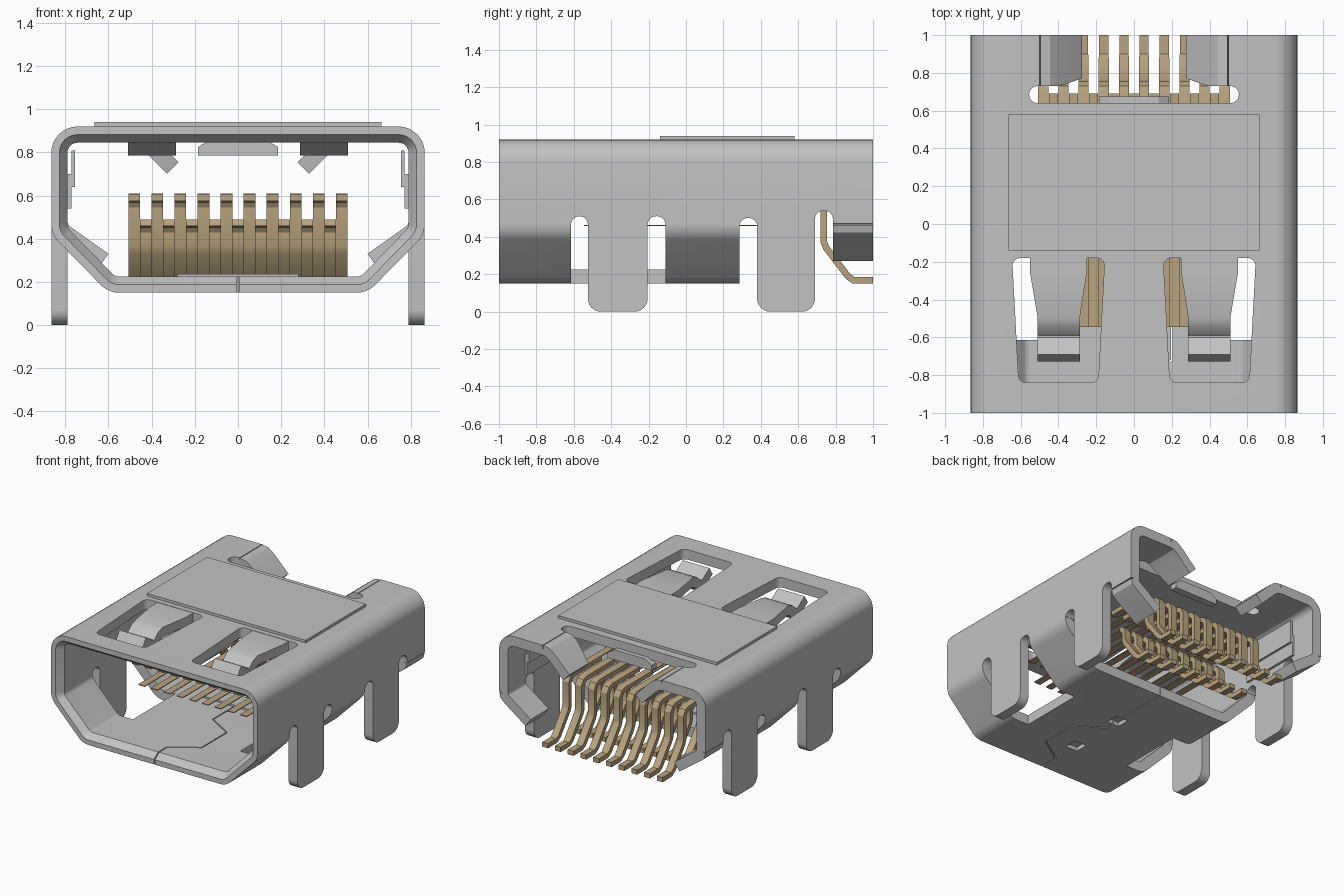
import bpy, bmesh, math
from mathutils import Vector

if "Cube" in bpy.data.objects:
    bpy.data.objects.remove(bpy.data.objects["Cube"])


def material(name, rgb):
    m = bpy.data.materials.new(name)
    m.diffuse_color = (*rgb, 1)
    m.use_nodes = True
    m.node_tree.nodes["Principled BSDF"].inputs["Base Color"].default_value = m.diffuse_color
    return m


STEEL = material("steel grey", (0.54, 0.54, 0.54))
BRASS = material("contact tan", (0.48, 0.37, 0.21))
PLACE = {'x': lambda p, w: (w, p[0], p[1]),
         'y': lambda p, w: (p[0], w, p[1]),
         'z': lambda p, w: (p[0], p[1], w)}


def loft(name, rings, mat=STEEL, caps=True, sx=1):
    """Skin a list of equal-length rings; without caps the last joins the first."""
    bm = bmesh.new()
    vs = [[bm.verts.new((p[0] * sx, p[1], p[2])) for p in r] for r in rings]
    n = len(rings[0])
    pairs = list(zip(vs, vs[1:])) + ([] if caps else [(vs[-1], vs[0])])
    for a, b in pairs:
        for i in range(n):
            j = (i + 1) % n
            bm.faces.new((a[i], a[j], b[j], b[i]))
    if caps:
        bm.faces.new(vs[0])
        bm.faces.new(vs[-1])
    bmesh.ops.recalc_face_normals(bm, faces=bm.faces)
    me = bpy.data.meshes.new(name)
    bm.to_mesh(me)
    bm.free()
    me.materials.append(mat)
    ob = bpy.data.objects.new(name, me)
    bpy.context.collection.objects.link(ob)
    return ob


def prism(name, pts, axis, a, b, sx=1, mat=STEEL):
    return loft(name, [[PLACE[axis](p, w) for p in pts] for w in (a, b)], mat, True, sx)


def box(name, x, y, z, sx=1, mat=STEEL):
    pts = [(x[0], y[0]), (x[1], y[0]), (x[1], y[1]), (x[0], y[1])]
    return prism(name, pts, 'z', z[0], z[1], sx, mat)


def fillet(corners, seg=6):
    """Round 2D corners given as (x, y, radius)."""
    out = []
    for i, (x, y, r) in enumerate(corners):
        p = Vector((x, y))
        if r <= 0:
            out.append((x, y))
            continue
        u = (Vector(corners[i - 1][:2]) - p).normalized()
        v = (Vector(corners[(i + 1) % len(corners)][:2]) - p).normalized()
        half = u.angle(v) / 2
        c = p + (u + v).normalized() * (r / math.sin(half))
        a = p + u * (r / math.tan(half)) - c
        b = p + v * (r / math.tan(half)) - c
        for k in range(seg + 1):
            d = a.lerp(b, k / seg).normalized() * r
            out.append((c.x + d.x, c.y + d.y))
    return out


def ribbon(name, path, t, axis, spans, sx=1, mat=STEEL):
    """Bent sheet of thickness t along a 2D path; spans give its width per point."""
    pts = [Vector(p) for p in path]
    if isinstance(spans, tuple):
        spans = [spans] * len(pts)
    rings = []
    for i, p in enumerate(pts):
        d0 = (p - pts[i - 1]).normalized() if i else (pts[1] - p).normalized()
        d1 = (pts[i + 1] - p).normalized() if i < len(pts) - 1 else d0
        n0, n1 = Vector((-d0.y, d0.x)), Vector((-d1.y, d1.x))
        n = (n0 + n1).normalized()
        n = n * (t / 2 / n.dot(n0))
        lo, hi = spans[i]
        rings.append([PLACE[axis](p + n, lo), PLACE[axis](p + n, hi),
                      PLACE[axis](p - n, hi), PLACE[axis](p - n, lo)])
    return loft(name, rings, mat, True, sx)


# Shell: folded sheet tube with a chamfered mouth
def section(d, y):
    half = [(0.865 - d, 0.92 - d), (0.865 - d, 0.42 + 0.414 * d), (0.60 - 0.414 * d, 0.15 + d)]
    full = half + [(-x, z) for x, z in reversed(half)]
    return [(x, y, z) for x, z in fillet([(x, z, 0.12 - d) for x, z in full])]


T = 0.075
shell = loft("shell", [section(0, -1), section(0, 1), section(T, 1),
                       section(T, -0.95), section(T / 2, -1)], caps=False)

# Cutters for the shell
cuts = [box("cut", (-1, 1), (0.285, 1.1), (0, 0.47)),
        prism("cut", fillet([(-0.555, 0.64, 0.044), (0.555, 0.64, 0.044),
                             (0.555, 0.73, 0.044), (-0.555, 0.73, 0.044)]), 'z', 0.7, 1),
        box("cut", (-0.5, 0.5), (0.70, 1.1), (0.6, 1)),
        ribbon("cut", [(0, -1.1), (0, -0.85), (0.2, -0.72), (0.2, -0.42), (0, -0.3), (0, 0.4)],
               0.008, 'z', (0.1, 0.3))]
for y in (-0.63, -0.18):  # pits under the seam locks
    cuts.append(box("cut", (-0.05, 0.05), (y - 0.05, y + 0.05), (0.1, 0.18)))
for s in (1, -1):
    cuts.append(box("cut", (0.45, 1), (-0.615, -0.11), (0, 0.47), s))
    for y0, y1, top in ((-0.615, -0.525, 0.51), (-0.205, -0.11, 0.51),
                        (0.285, 0.38, 0.50), (0.69, 0.785, 0.54)):
        cuts.append(prism("cut", fillet([(y0, 0.3, 0), (y1, 0.3, 0),
                                         (y1, top, 0.044), (y0, top, 0.044)]), 'x', 0.62, 1, s))
    cuts.append(prism("cut", fillet([(0.19, -0.84, 0.04), (0.61, -0.84, 0.04),
                                     (0.645, -0.18, 0.04), (0.155, -0.18, 0.04)]), 'z', 0.7, 1, s))
for c in cuts:
    c.hide_render = True
    m = shell.modifiers.new("cut", 'BOOLEAN')
    m.operation, m.solver, m.object = 'DIFFERENCE', 'EXACT', c
bpy.context.view_layer.update()
dg = bpy.context.evaluated_depsgraph_get()
cut_mesh = bpy.data.meshes.new_from_object(shell.evaluated_get(dg))
shell.modifiers.clear()
shell.data = cut_mesh
for c in cuts:
    bpy.data.objects.remove(c)

# Raised cover plate, floor lock plate and bent rear tab
box("cover_plate", (-0.665, 0.665), (-0.14, 0.58), (0.915, 0.94))
box("floor_lock_plate", (-0.28, 0.28), (-0.05, 0.1), (0.22, 0.238))
prism("rear_tab", [(-0.185, 0.785), (0.185, 0.785), (0.185, 0.825), (0.13, 0.86),
                   (-0.13, 0.86), (-0.185, 0.825)], 'y', 0.62, 0.675)

for s in (1, -1):
    # Mounting legs
    for y0, y1 in ((-0.525, -0.205), (0.38, 0.69)):
        prism("mounting_leg", fillet([(y0, 0, 0.07), (y1, 0, 0.07), (y1, 0.471, 0), (y0, 0.471, 0)]),
              'x', 0.79, 0.865, s)
    # Spring fingers in the roof
    wide, slim = (0.25, 0.55), (0.287, 0.51)
    ribbon("spring_finger", [(-0.178, 0.8825), (-0.26, 0.8825), (-0.49, 0.8825), (-0.53, 0.868),
                             (-0.575, 0.825), (-0.61, 0.822), (-0.71, 0.885)],
           0.07, 'x', [wide, wide, slim, slim, slim, slim, slim], s)
    # Curled rear flaps on the roof and the lower sides
    ribbon("roof_flap", [(0.501, 0.8825), (0.46, 0.875), (0.42, 0.845), (0.303, 0.728)],
           T, 'y', [(0.73, 1), (0.73, 1), (0.73, 1), (0.77, 1)], s)
    ribbon("side_flap", [(0.8275, 0.472), (0.82, 0.445), (0.795, 0.423), (0.622, 0.30)],
           T, 'y', (0.785, 1), s)
    # Inner side strips
    box("inner_side_strip", (0.755, 0.772), (0.30, 0.80), (0.64, 0.81), s)
    box("inner_side_strip_base", (0.772, 0.795), (0.30, 0.80), (0.54, 0.70), s)


# Contacts: two staggered rows, each a thin pad and a bent tail
def contact(name, x, pad_z, pad_end, path):
    w = 0.027
    box(name + "_pad", (x - w, x + w), (-0.545, pad_end), (pad_z - 0.003, pad_z + 0.003), mat=BRASS)
    n = len(path)
    spans = [(x - w, x + w)] * (n - 2) + [(x - 0.024, x + 0.024)] * 2
    ribbon(name + "_tail", path, 0.035, 'x', spans, mat=BRASS)


UPPER = [(0.36, 0.593), (0.69, 0.593), (0.718, 0.583), (0.7375, 0.55), (0.7375, 0.37),
         (0.75, 0.34), (0.865, 0.19), (0.895, 0.168), (1.0, 0.168)]
LOWER = [(0.385, 0.4725), (0.405, 0.467), (0.4275, 0.435), (0.4275, 0.37),
         (0.44, 0.34), (0.555, 0.19), (0.585, 0.168), (0.69, 0.168)]
for i in range(10):
    contact("upper_contact", (i - 4.5) * 0.1067, 0.607, 0.37, UPPER)
for i in range(9):
    contact("lower_contact", (i - 4) * 0.1067, 0.46, 0.40, LOWER)

# Smooth the bends, keep the edges sharp
for ob in bpy.data.objects:
    ob.select_set(True)
bpy.context.view_layer.objects.active = shell
bpy.ops.object.shade_smooth_by_angle(angle=math.radians(25))
